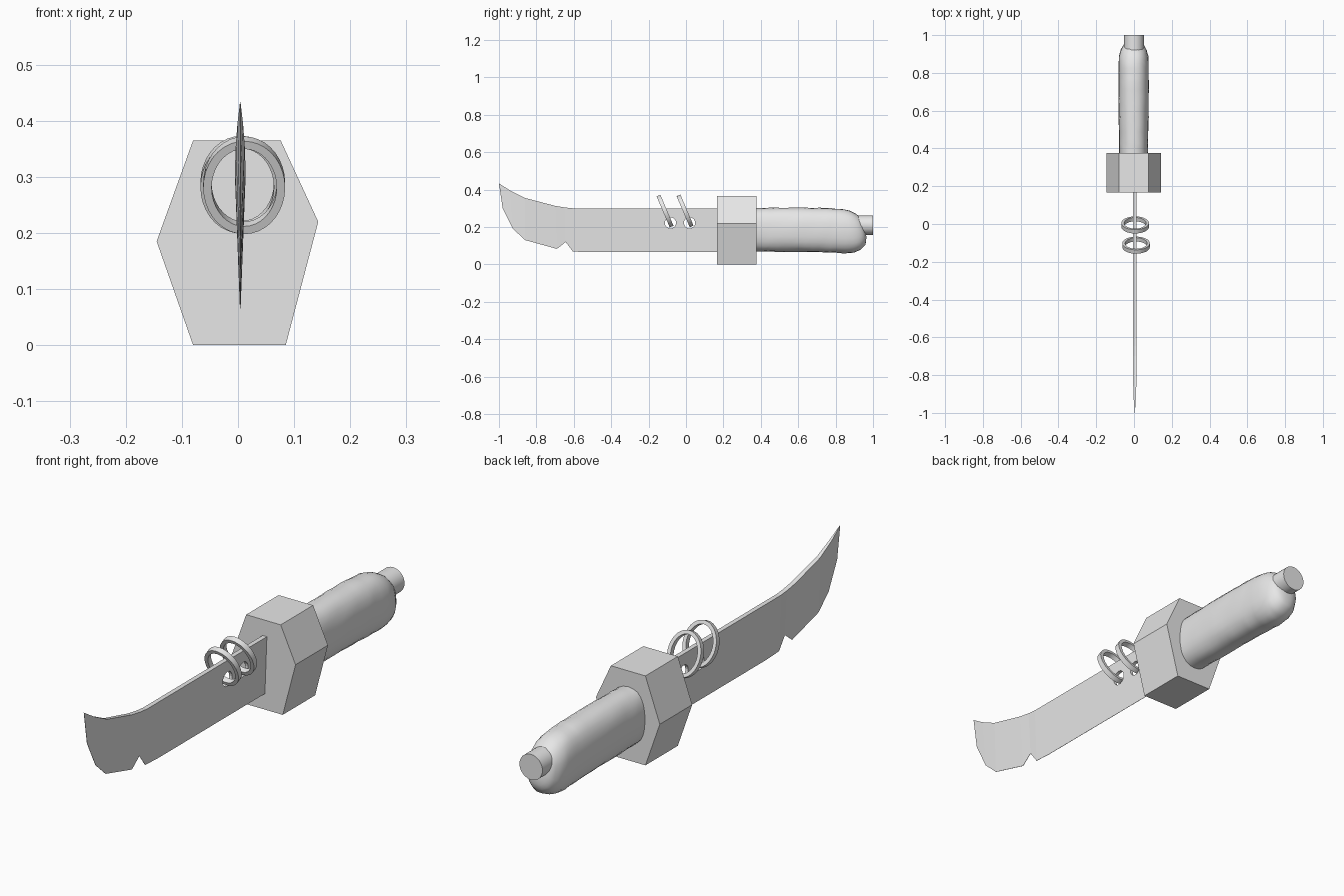
import bpy, bmesh, math, random
from mathutils import Vector

if "Cube" in bpy.data.objects:
    bpy.data.objects.remove(bpy.data.objects["Cube"])

random.seed(4)
grey = bpy.data.materials.new("plain grey")
grey.diffuse_color = (0.8, 0.8, 0.8, 1)
grey.use_nodes = True
grey.node_tree.nodes["Principled BSDF"].inputs["Base Color"].default_value = grey.diffuse_color


def loft(name, sections, closed=False, smooth=None):
    """Skin a list of equal-length point loops, capping the ends unless closed."""
    bm = bmesh.new()
    rows = [[bm.verts.new(p) for p in s] for s in sections]
    n = len(rows[0])
    pairs = list(zip(rows, rows[1:]))
    if closed:
        pairs.append((rows[-1], rows[0]))
    else:
        bm.faces.new(rows[0])
        bm.faces.new(rows[-1])
    for a, b in pairs:
        for i in range(n):
            j = (i + 1) % n
            bm.faces.new((a[i], a[j], b[j], b[i]))
    bmesh.ops.recalc_face_normals(bm, faces=bm.faces)
    me = bpy.data.meshes.new(name)
    bm.to_mesh(me)
    bm.free()
    me.materials.append(grey)
    ob = bpy.data.objects.new(name, me)
    bpy.context.collection.objects.link(ob)
    if smooth:
        shade(ob, smooth)
    return ob


def shade(ob, degrees):
    bpy.ops.object.select_all(action='DESELECT')
    ob.select_set(True)
    bpy.context.view_layer.objects.active = ob
    bpy.ops.object.shade_smooth_by_angle(angle=math.radians(degrees))


def disc(y, cx, cz, r, n):
    return [(cx + r * math.cos(2 * math.pi * i / n), y,
             cz + r * math.sin(2 * math.pi * i / n)) for i in range(n)]


# guard: lopsided hexagonal block
hexagon = [(-.08, .365), (.076, .365), (.143, .22), (.085, 0), (-.08, 0), (-.145, .185)]
loft("guard", [[(x, y, z) for x, z in hexagon] for y in (.167, .376)])

# blade: wedge section, thick spine above and thin edge below, with a notch
spine = [(.2, .30), (-.55, .30), (-.605, .30), (-.645, .304), (-.70, .313),
         (-.86, .355), (-.94, .395), (-1, .433)]
edge = [(.2, .065), (-.525, .065), (-.605, .069), (-.643, .12), (-.69, .083),
        (-.86, .13), (-.925, .19), (-.98, .30)]
half = [.0095] * 5 + [.008, .005, .0005]
cx = .004
blade = loft("blade", [[(cx - w, ty, tz), (cx + w, ty, tz), (cx + .0006, by, bz), (cx - .0006, by, bz)]
                       for (ty, tz), (by, bz), w in zip(spine, edge, half)])

# two holes through the blade
for y in (-.083, .019):
    n = 20
    cutter = loft("hole_cutter", [[(x, y + .03 * math.cos(2 * math.pi * i / n),
                                    .222 + .03 * math.sin(2 * math.pi * i / n))
                                   for i in range(n)] for x in (-.1, .1)])
    cutter.hide_render = True
    mod = blade.modifiers.new("hole", 'BOOLEAN')
    mod.operation = 'DIFFERENCE'
    mod.solver = 'EXACT'
    mod.object = cutter
    bpy.context.view_layer.objects.active = blade
    bpy.ops.object.modifier_apply(modifier=mod.name)
    bpy.data.objects.remove(cutter, do_unlink=True)

# leaning oval rings with a square section, threaded through the holes
up = Vector((0, -.39, .92))
axis = Vector((0, .92, .39))
for name, centre in (("front_ring", (.011, -.112, .285)), ("rear_ring", (.006, -.005, .286))):
    sections = []
    for k in range(36):
        t = 2 * math.pi * k / 36
        sections.append([Vector(centre) + Vector(((.073 - d) * math.cos(t), 0, 0))
                         + up * ((.09 - d) * math.sin(t)) + axis * h
                         for d, h in ((0, -.011), (0, .011), (.015, .011), (.015, -.011))])
    loft(name, sections, closed=True, smooth=35)

# grip: slightly lumpy rounded bar, (y, low z, high z, half width)
stations = [(.36, .07, .30, .076), (.45, .068, .302, .077), (.6, .068, .303, .080),
            (.75, .064, .302, .080), (.85, .060, .294, .080), (.89, .064, .285, .077),
            (.92, .078, .272, .069), (.945, .105, .255, .054), (.958, .145, .235, .03)]
profile = []
for a, b in zip(stations, stations[1:]):
    steps = 4 if b[0] - a[0] > .07 else 2
    profile += [[p + (q - p) * s / steps for p, q in zip(a, b)] for s in range(steps)]
profile.append(list(stations[-1]))
sections = []
for y, lo, hi, w in profile:
    loop = []
    slant = .2 * max(0, min(1, (y - .85) / .1))
    for i in range(24):
        t = 2 * math.pi * i / 24
        c, s = math.cos(t), math.sin(t)
        k = 1 + random.uniform(-.012, .012)
        x = math.copysign(abs(c) ** .85, c) * w * k - .002
        z = (lo + hi) / 2 + math.copysign(abs(s) ** .85, s) * (hi - lo) / 2 * k
        loop.append((x, y - slant * (z - .18), z))
    sections.append(loop)
loft("grip", sections, smooth=50)

# pommel: short round stub
loft("pommel", [disc(y, 0, .21, .052, 32) for y in (.88, 1.0)], smooth=40)
